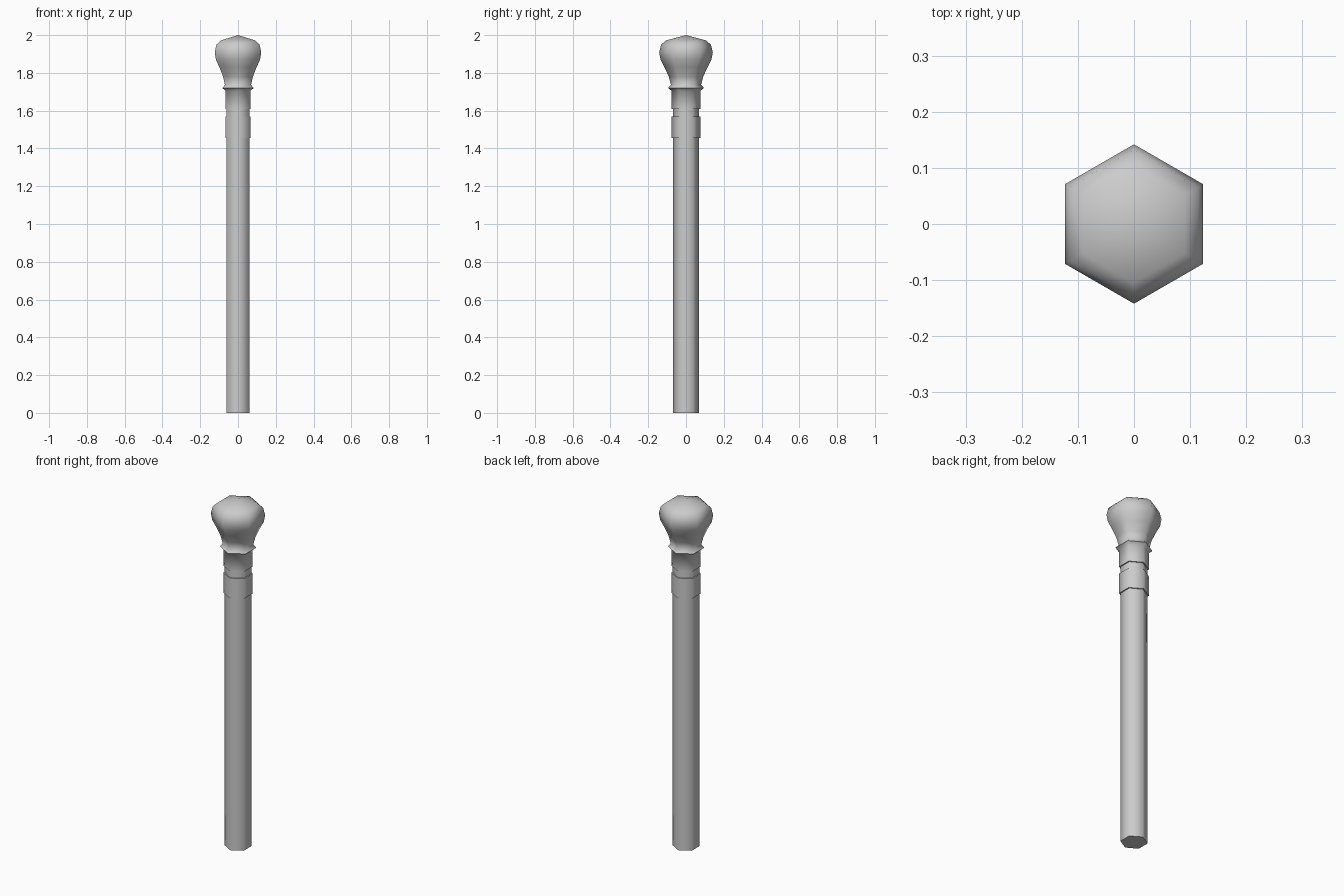
import bpy, bmesh, math

if "Cube" in bpy.data.objects:
    bpy.data.objects.remove(bpy.data.objects["Cube"])

SIDES = 6


def lathe(name, profile):
    """Six-sided turned part; corners point along +y and -y. Radius 0 makes a tip."""
    bm = bmesh.new()
    rings = []
    for r, z in profile:
        if r == 0:
            rings.append([bm.verts.new((0, 0, z))] * SIDES)
        else:
            rings.append([bm.verts.new((r * math.cos(a), r * math.sin(a), z))
                          for a in (math.pi / 2 + i * math.tau / SIDES for i in range(SIDES))])
    for lo, hi in zip(rings, rings[1:]):
        for i in range(SIDES):
            j = (i + 1) % SIDES
            quad = list(dict.fromkeys((lo[i], lo[j], hi[j], hi[i])))
            bm.faces.new(quad)
    for ring in (rings[0], rings[-1]):
        if ring[0] is not ring[1]:
            bm.faces.new(ring)
    bmesh.ops.recalc_face_normals(bm, faces=bm.faces)
    mesh = bpy.data.meshes.new(name)
    bm.to_mesh(mesh)
    bm.free()
    ob = bpy.data.objects.new(name, mesh)
    bpy.context.collection.objects.link(ob)
    bpy.ops.object.select_all(action='DESELECT')
    ob.select_set(True)
    bpy.context.view_layer.objects.active = ob
    bpy.ops.object.shade_smooth_by_angle(angle=math.radians(65))
    return ob


# Long plain shaft
lathe("shaft", [(0.07, 0), (0.07, 1.62)])

# Raised band below the head
lathe("band", [(0.077, 1.455), (0.077, 1.57)])

# Collar, flared ring and bulbous head with a shallow pointed top
lathe("head", [(0.077, 1.61), (0.077, 1.705), (0.095, 1.72), (0.08, 1.737),
               (0.091, 1.78), (0.114, 1.83), (0.135, 1.87), (0.142, 1.91),
               (0.132, 1.95), (0.105, 1.972), (0, 2.0)])
